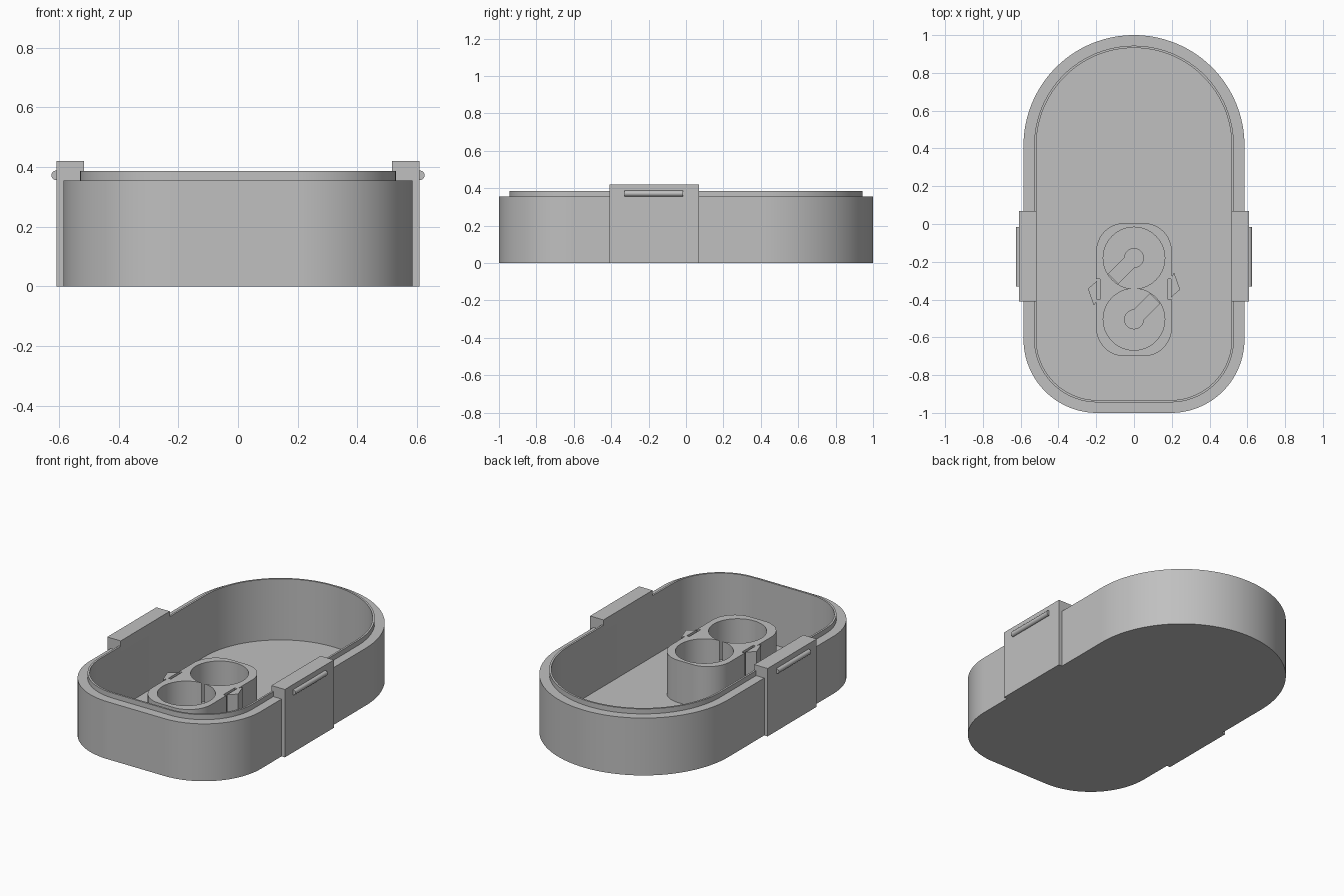
import bpy, bmesh, math
from mathutils import Vector

old = bpy.data.objects.get("Cube")
if old:
    bpy.data.objects.remove(old, do_unlink=True)

# Single grey plastic
grey = bpy.data.materials.new("grey plastic")
grey.use_nodes = True
colour = (0.527, 0.527, 0.527, 1)
grey.diffuse_color = colour
grey.node_tree.nodes["Principled BSDF"].inputs["Base Color"].default_value = colour


def loft(name, rings):
    """Solid through a list of equally long rings of 3D points, capped at both ends."""
    bm = bmesh.new()
    loops = [[bm.verts.new(p) for p in ring] for ring in rings]
    n = len(loops[0])
    for a, b in zip(loops, loops[1:]):
        for i in range(n):
            j = (i + 1) % n
            bm.faces.new((a[i], a[j], b[j], b[i]))
    bm.faces.new(loops[0][::-1])
    bm.faces.new(loops[-1])
    bmesh.ops.recalc_face_normals(bm, faces=bm.faces)
    mesh = bpy.data.meshes.new(name)
    bm.to_mesh(mesh)
    bm.free()
    mesh.materials.append(grey)
    obj = bpy.data.objects.new(name, mesh)
    bpy.context.collection.objects.link(obj)
    return obj


def prism(name, points, z0, z1):
    return loft(name, [[(x, y, z) for x, y in points] for z in (z0, z1)])


def arc(cx, cy, r, start, end, steps):
    angles = [math.radians(start + (end - start) * i / steps) for i in range(steps + 1)]
    return [(cx + r * math.cos(a), cy + r * math.sin(a)) for a in angles]


def rect(x0, x1, y0, y1):
    return [(x0, y0), (x1, y0), (x1, y1), (x0, y1)]


def circle(cx, cy, r, steps=64):
    return arc(cx, cy, r, 0, 360, steps)[:-1]


def cut(target, cutter):
    cutter.hide_render = True
    mod = target.modifiers.new("cut", 'BOOLEAN')
    mod.operation = 'DIFFERENCE'
    mod.solver = 'EXACT'
    mod.object = cutter
    bpy.context.view_layer.objects.active = target
    bpy.ops.object.modifier_apply(modifier=mod.name)
    bpy.data.objects.remove(cutter, do_unlink=True)


def smooth(obj):
    bpy.ops.object.select_all(action='DESELECT')
    obj.select_set(True)
    bpy.context.view_layer.objects.active = obj
    bpy.ops.object.shade_smooth_by_angle(angle=math.radians(30))


# Case: round back, rounded front corners, stepped lip, open cavity
def case_ring(inset, z):
    big, small = 0.585 - inset, 0.39 - inset
    pts = arc(0, 0.415, big, 0, 180, 64)
    pts += arc(-0.195, -0.61, small, 180, 270, 32)
    pts += arc(0.195, -0.61, small, 270, 360, 32)
    return [(x, y, z) for x, y in pts]


FLOOR = 0.008
section = [(0, 0), (0, 0.355), (0.056, 0.355), (0.056, 0.386), (0.068, 0.386), (0.068, FLOOR)]
smooth(loft("case_shell", [case_ring(inset, z) for inset, z in section]))

# Side clips, each with a rounded finger ridge
for side, label in ((1, "left"), (-1, "right")):
    profile = [(0.575, 0), (0.608, 0), (0.608, 0.42), (0.516, 0.42), (0.516, 0.35), (0.575, 0.35)]
    loft(label + "_clip", [[(side * x, y, z) for x, z in profile] for y in (-0.41, 0.07)])
    ridge = circle(0.609, 0.372, 0.016, 24)
    smooth(loft(label + "_clip_ridge",
                [[(side * x, y, z) for x, z in ridge] for y in (-0.33, -0.015)]))

# Twin holder block
TOP = 0.27
HW, Y0, Y1, R = 0.2, -0.7, 0.005, 0.15
outline = []
for cx, cy, start in ((HW - R, Y1 - R, 0), (R - HW, Y1 - R, 90),
                      (R - HW, Y0 + R, 180), (HW - R, Y0 + R, 270)):
    outline += arc(cx, cy, R, start, start + 90, 16)
holder = prism("twin_holder", outline, FLOOR - 0.003, TOP)

# Round pockets with a keyhole groove in each base
for cy, turn in ((-0.18, 225), (-0.505, 45)):
    cut(holder, prism("pocket_cutter", circle(0, cy, 0.163), 0.03, TOP + 0.1))
    cut(holder, prism("keyhole_cutter", circle(0, cy, 0.05, 32), 0.015, 0.06))
    along = Vector((math.cos(math.radians(turn)), math.sin(math.radians(turn))))
    across = Vector((-along.y, along.x)) * 0.037
    mid = Vector((0, cy))
    slot = [mid - across, mid + along * 0.155 - across, mid + along * 0.155 + across, mid + across]
    cut(holder, prism("slot_cutter", [tuple(p) for p in slot], 0.015, 0.06))


# Side notches and hooks, turned half round for the second side
def half_turn(points, side):
    return points if side > 0 else [(-x, -0.69 - y) for x, y in points]


for side, label in ((1, "left"), (-1, "right")):
    notch = half_turn(rect(0.18, 0.22, -0.4, -0.29), side)
    cut(holder, prism("notch_cutter", notch, FLOOR + 0.002, TOP + 0.1))
    hook = half_turn([(0.197, -0.285), (0.212, -0.257), (0.244, -0.347), (0.197, -0.388)], side)
    prism(label + "_hook", hook, FLOOR - 0.002, TOP)
smooth(holder)
